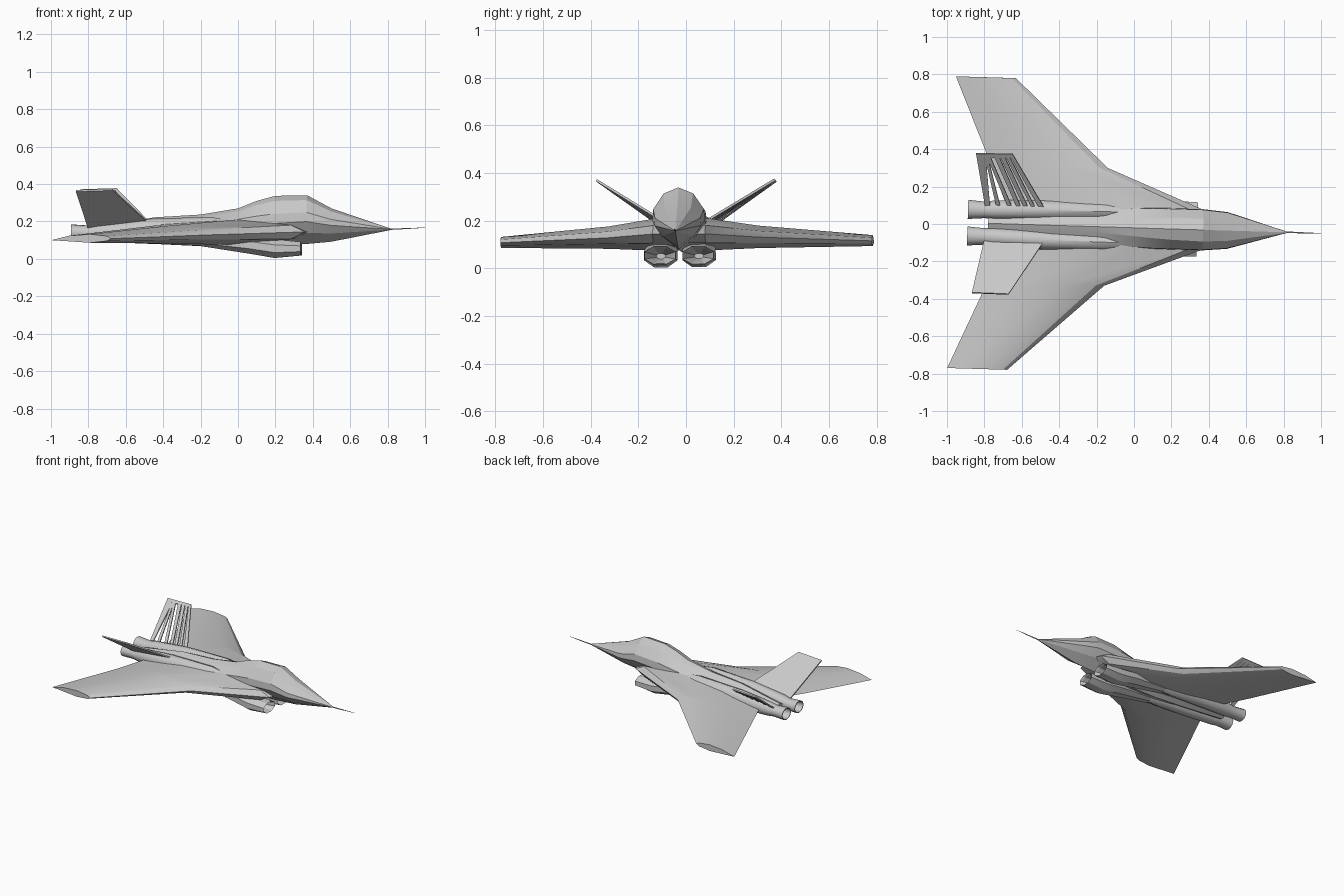
import bpy, bmesh, math
from mathutils import Matrix, Vector

if "Cube" in bpy.data.objects:
    bpy.data.objects.remove(bpy.data.objects["Cube"], do_unlink=True)

grey = bpy.data.materials.new("airframe grey")
grey.use_nodes = True
grey.diffuse_color = (0.58, 0.58, 0.58, 1)
grey.node_tree.nodes["Principled BSDF"].inputs["Base Color"].default_value = (0.58, 0.58, 0.58, 1)

# The aircraft sits with a slight yaw and roll
POSE = (Matrix.Translation((0, -0.0195, 0.11)) @ Matrix.Rotation(-0.03, 4, 'Z')
        @ Matrix.Rotation(0.005, 4, 'X') @ Matrix.Translation((0, 0, -0.11)))


def finish(name, bm, smooth=25):
    bmesh.ops.recalc_face_normals(bm, faces=bm.faces)
    bm.transform(POSE)
    mesh = bpy.data.meshes.new(name)
    bm.to_mesh(mesh)
    bm.free()
    mesh.materials.append(grey)
    ob = bpy.data.objects.new(name, mesh)
    bpy.context.collection.objects.link(ob)
    bpy.ops.object.select_all(action='DESELECT')
    ob.select_set(True)
    bpy.context.view_layer.objects.active = ob
    if smooth:
        bpy.ops.object.shade_smooth_by_angle(angle=math.radians(smooth))
    return ob


def add_loft(bm, rings, side=1):
    """Skin a row of closed rings and cap both ends."""
    loops = [[bm.verts.new((x, y * side, z)) for x, y, z in r] for r in rings]
    n = len(loops[0])
    for a, b in zip(loops, loops[1:]):
        for i in range(n):
            j = (i + 1) % n
            bm.faces.new((a[i], a[j], b[j], b[i]))
    bm.faces.new(loops[0])
    bm.faces.new(loops[-1][::-1])


def loft(name, rings, side=1, smooth=25):
    bm = bmesh.new()
    add_loft(bm, rings, side)
    return finish(name, bm, smooth)


def oval(x, y, z, ry, rz, n=12, turn=0.0):
    return [(x, y + ry * math.cos(2 * math.pi * i / n + turn),
             z + rz * math.sin(2 * math.pi * i / n + turn)) for i in range(n)]


# Fuselage with faceted canopy hump and narrow spine
def body_ring(x, w, zw, top, bot, s):
    half = [(s, top - 0.18 * (top - zw)), (w * 0.97, zw + 0.35 * (top - zw)),
            (w, zw), (0.68 * w, (zw + bot) / 2)]
    return ([(x, 0, top)] + [(x, y, z) for y, z in half] + [(x, 0, bot)]
            + [(x, -y, z) for y, z in reversed(half)])


loft("fuselage", [body_ring(*r) for r in (
    (0.82, 0.003, 0.158, 0.161, 0.155, 0.002),
    (0.50, 0.098, 0.180, 0.270, 0.092, 0.055),
    (0.37, 0.110, 0.200, 0.340, 0.080, 0.062),
    (0.20, 0.110, 0.190, 0.337, 0.075, 0.058),
    (0.10, 0.110, 0.185, 0.310, 0.072, 0.052),
    (0.00, 0.105, 0.180, 0.270, 0.070, 0.045),
    (-0.20, 0.095, 0.165, 0.237, 0.068, 0.032),
    (-0.45, 0.085, 0.150, 0.222, 0.080, 0.025),
    (-0.78, 0.045, 0.135, 0.160, 0.105, 0.015))], smooth=12)

# Nose probe
loft("nose_probe", [oval(0.80, 0, 0.158, 0.005, 0.004, 6),
                    oval(0.90, 0, 0.162, 0.003, 0.003, 6),
                    oval(1.00, 0, 0.167, 0.001, 0.001, 6)])


# Wing sections: span, leading x, trailing x, edge height, top, bottom
def wing_ring(y, le, te, mid, top, bot):
    shape = ((0.07, 0.55), (0.35, 1.0), (0.7, 0.65))
    upper = [(le + (te - le) * f, y, mid + (top - mid) * k) for f, k in shape]
    lower = [(le + (te - le) * f, y, mid + (bot - mid) * k) for f, k in shape]
    return [(le, y, mid)] + upper + [(te, y, mid - 0.008)] + lower[::-1]


WING = ((0.0, 0.40, -0.70, 0.145, 0.212, 0.075),
        (0.11, 0.36, -0.69, 0.145, 0.210, 0.075),
        (0.315, -0.15, -0.775, 0.130, 0.178, 0.084),
        (0.78, -0.655, -0.976, 0.112, 0.136, 0.090))

# Engine nacelle: x, y, z, half width, half height, ending in an open nozzle
NACELLE = ((0.10, 0.080, 0.140, 0.030, 0.045),
           (-0.15, 0.082, 0.147, 0.052, 0.078),
           (-0.50, 0.080, 0.148, 0.055, 0.066),
           (-0.75, 0.073, 0.140, 0.050, 0.048),
           (-0.80, 0.071, 0.138, 0.044, 0.040),
           (-0.89, 0.071, 0.140, 0.051, 0.044),
           (-0.89, 0.071, 0.140, 0.046, 0.039),
           (-0.79, 0.071, 0.140, 0.030, 0.026))

# Under-body intake: open faceted mouth tapering aft
INTAKE = ((0.20, 0.080, 0.052, 0.020, 0.012),
          (0.325, 0.080, 0.054, 0.062, 0.034),
          (0.338, 0.080, 0.055, 0.070, 0.040),
          (0.20, 0.080, 0.055, 0.076, 0.054),
          (0.06, 0.080, 0.075, 0.068, 0.050),
          (-0.20, 0.080, 0.095, 0.040, 0.028))


# Fin panel: chord fraction u (0 leading, 1 trailing), span fraction v
def fin_point(u, v):
    base = Vector((-0.49, 0.105, 0.208)).lerp(Vector((-0.80, 0.095, 0.168)), u)
    tip = Vector((-0.66, 0.375, 0.372)).lerp(Vector((-0.856, 0.373, 0.366)), u)
    return base.lerp(tip, v)


FIN_OUT = Vector((0, -0.5, 0.85)) * 0.005


def add_panel(bm, corners, side):
    pts = [fin_point(u, v) for u, v in corners]
    add_loft(bm, [[p - FIN_OUT for p in pts], [p + FIN_OUT for p in pts]], side)


# Left fin ribs: tip chord range, then base chord range
RIBS = ((0.74, 1.0, 0.92, 1.0), (0.70, 0.78, 0.74, 0.81), (0.64, 0.74, 0.54, 0.61),
        (0.40, 0.54, 0.39, 0.46), (0.25, 0.38, 0.27, 0.34),
        (0.12, 0.23, 0.15, 0.21), (0.0, 0.10, 0.0, 0.09))

for label, side in (("left", 1), ("right", -1)):
    loft(label + "_wing", [wing_ring(*w) for w in WING], side)
    loft(label + "_engine", [oval(*r) for r in NACELLE], side, 35)
    loft(label + "_intake", [oval(*r, n=8, turn=math.pi / 8) for r in INTAKE], side, 15)
    bm = bmesh.new()
    if side < 0:
        add_panel(bm, ((0, -0.08), (1, -0.08), (1, 1), (0, 1)), side)
    else:
        for t0, t1, b0, b1 in RIBS:
            add_panel(bm, ((b0, -0.05), (b1, -0.05), (t1, 1), (t0, 1)), side)
        add_panel(bm, ((0, 0.93), (0.8, 0.93), (0.8, 1), (0, 1)), side)
    finish(label + "_tail_fin", bm, 0)
